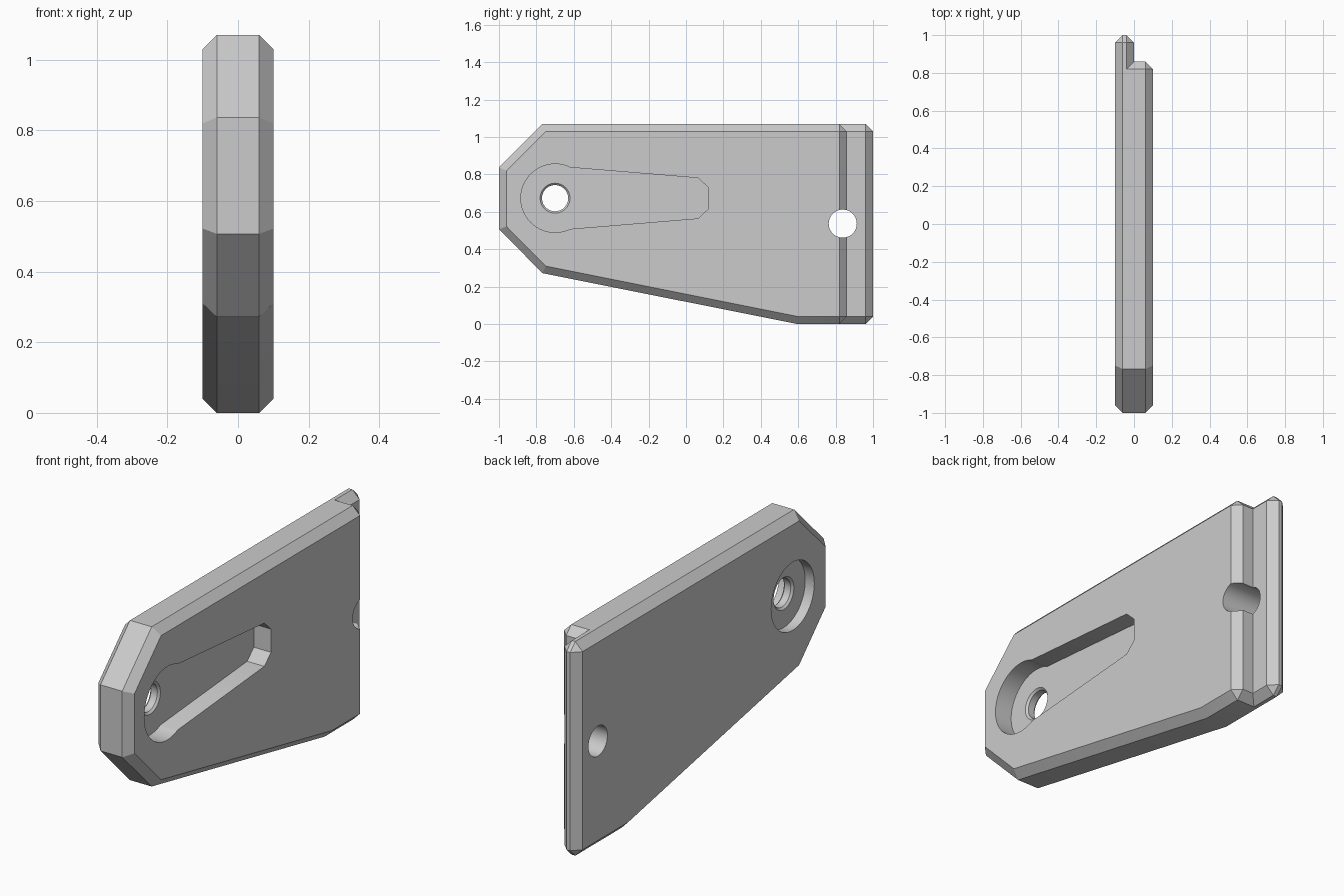
import bpy, bmesh
from math import radians, cos, sin, tau

cube = bpy.data.objects.get("Cube")
if cube:
    bpy.data.objects.remove(cube, do_unlink=True)

grey = bpy.data.materials.new("light_grey")
grey.use_nodes = True
GREY = (0.6, 0.6, 0.6, 1)
grey.diffuse_color = GREY
grey.node_tree.nodes["Principled BSDF"].inputs["Base Color"].default_value = GREY

C = 0.04  # chamfer width


def finish(name, bm):
    bmesh.ops.recalc_face_normals(bm, faces=bm.faces)
    mesh = bpy.data.meshes.new(name)
    bm.to_mesh(mesh)
    bm.free()
    mesh.materials.append(grey)
    obj = bpy.data.objects.new(name, mesh)
    bpy.context.collection.objects.link(obj)
    return obj


def hull(name, slices):
    """Convex solid through (x, outline) slices."""
    bm = bmesh.new()
    for x, outline in slices:
        for y, z in outline:
            bm.verts.new((x, y, z))
    bmesh.ops.convex_hull(bm, input=bm.verts)
    bmesh.ops.dissolve_limit(bm, angle_limit=radians(2), verts=bm.verts, edges=bm.edges)
    return finish(name, bm)


def prism(name, outline, x0, x1):
    """Outline in the side plane, extruded along x."""
    bm = bmesh.new()
    face = bm.faces.new([bm.verts.new((x0, y, z)) for y, z in outline])
    ext = bmesh.ops.extrude_face_region(bm, geom=[face])
    for v in ext["geom"]:
        if isinstance(v, bmesh.types.BMVert):
            v.co.x = x1
    return finish(name, bm)


def circle(y, z, r, n=48):
    return [(y + r * cos(tau * i / n), z + r * sin(tau * i / n)) for i in range(n)]


def side_outline(back):
    return [(-1, 0.507), (-1, 0.837), (-0.767, 1.07), (back - C, 1.07), (back, 1.07 - C),
            (back, C), (back - C, 0), (0.597, 0), (-0.767, 0.272)]


def inset_outline(back):
    return [(-0.96, 0.522), (-0.96, 0.82), (-0.75, 1.03), (back - C, 1.03),
            (back - C, C), (0.601, C), (-0.75, 0.31)]


def apply_boolean(obj, other, operation):
    mod = obj.modifiers.new(operation.title(), "BOOLEAN")
    mod.operation = operation
    mod.solver = "EXACT"
    mod.object = other
    bpy.ops.object.select_all(action="DESELECT")
    bpy.context.view_layer.objects.active = obj
    obj.select_set(True)
    bpy.ops.object.modifier_apply(modifier=mod.name)
    bpy.data.objects.remove(other, do_unlink=True)


# Plate body: thin full-length half plus a thicker half that stops short of the back
plate = hull("tapered_plate", [(-0.1, inset_outline(1)), (-0.06, side_outline(1)),
                               (-0.04, side_outline(1)), (0, inset_outline(1))])
thick_half = hull("thick_half", [(-0.05, side_outline(0.86)), (0.06, side_outline(0.86)),
                                 (0.1, inset_outline(0.86))])
apply_boolean(plate, thick_half, "UNION")

# Keyhole recess on the left face
PY, PZ, R = -0.70, 0.673, 0.183
arc = [(PY + R * cos(radians(a)), PZ + R * sin(radians(a))) for a in range(64, 297, 4)]
tail = [(0.065, PZ - 0.108), (0.118, PZ - 0.058), (0.118, PZ + 0.058), (0.065, PZ + 0.108)]
FLOOR, BACK_FLOOR = 0.005, -0.05
apply_boolean(plate, prism("keyhole_cutter", arc + tail, FLOOR, 0.2), "DIFFERENCE")

# Round counterbore on the right face
apply_boolean(plate, prism("counterbore_cutter", circle(PY, PZ, 0.17), -0.2, BACK_FLOOR), "DIFFERENCE")

# Pivot hole with a small chamfer at each end
bore, rim = circle(PY, PZ, 0.07), circle(PY, PZ, 0.08)
apply_boolean(plate, prism("pivot_cutter", bore, -0.2, 0.2), "DIFFERENCE")
for floor, s in ((FLOOR, 1), (BACK_FLOOR, -1)):
    cone = hull("rim_cutter", [(floor - s * 0.01, bore), (floor, rim), (floor + s * 0.01, rim)])
    apply_boolean(plate, cone, "DIFFERENCE")

# Pin hole through the back step
apply_boolean(plate, prism("pin_cutter", circle(0.838, 0.537, 0.075), -0.2, 0.2), "DIFFERENCE")

# Tidy coplanar faces and shade the round walls smooth
bm = bmesh.new()
bm.from_mesh(plate.data)
bmesh.ops.remove_doubles(bm, verts=bm.verts, dist=0.0001)
bmesh.ops.dissolve_limit(bm, angle_limit=radians(0.5), verts=bm.verts, edges=bm.edges)
bm.to_mesh(plate.data)
bm.free()
bpy.context.view_layer.objects.active = plate
plate.select_set(True)
bpy.ops.object.shade_smooth_by_angle(angle=radians(20))
